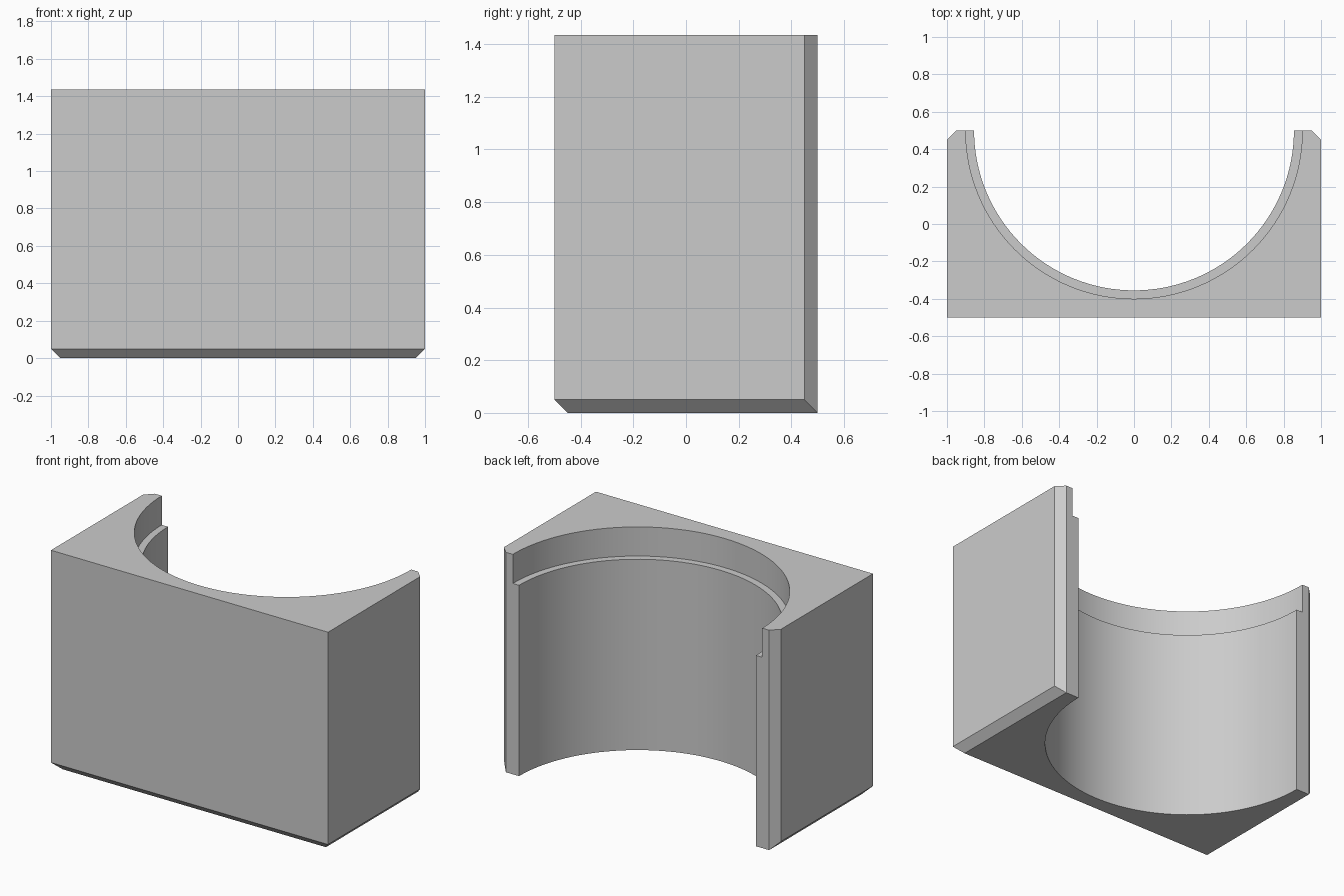
import bpy
import bmesh
import math
from mathutils import Matrix

if "Cube" in bpy.data.objects:
    bpy.data.objects.remove(bpy.data.objects["Cube"], do_unlink=True)

WIDTH, DEPTH, HEIGHT = 2.0, 1.0, 1.435
CHAMFER = 0.05
BORE_RADIUS, RECESS_RADIUS, RECESS_DEPTH = 0.855, 0.9, 0.19

grey = bpy.data.materials.new("plain grey")
grey.use_nodes = True
grey.diffuse_color = (0.6, 0.6, 0.6, 1)
grey.node_tree.nodes["Principled BSDF"].inputs["Base Color"].default_value = (0.6, 0.6, 0.6, 1)


def add_object(name, bm):
    mesh = bpy.data.meshes.new(name)
    bm.to_mesh(mesh)
    bm.free()
    mesh.materials.append(grey)
    obj = bpy.data.objects.new(name, mesh)
    bpy.context.collection.objects.link(obj)
    return obj


def cylinder_cutter(name, radius, bottom, top):
    bm = bmesh.new()
    bmesh.ops.create_cone(
        bm, cap_ends=True, segments=128, radius1=radius, radius2=radius, depth=top - bottom,
        matrix=Matrix.Translation((0, DEPTH / 2, (bottom + top) / 2)))
    obj = add_object(name, bm)
    obj.hide_render = True
    return obj


# Block, chamfered along the bottom front, bottom sides and upright back corners
bm = bmesh.new()
bmesh.ops.create_cube(
    bm, size=1,
    matrix=Matrix.Translation((0, 0, HEIGHT / 2)) @ Matrix.Diagonal((WIDTH, DEPTH, HEIGHT, 1)))


def is_chamfered(edge):
    mid = (edge.verts[0].co + edge.verts[1].co) / 2
    on_side, on_back = abs(mid.x) > 0.9, mid.y > 0.4
    on_front, on_floor = mid.y < -0.4, mid.z < 0.1
    return (on_floor and (on_side or on_front)) or (on_side and on_back)


bmesh.ops.bevel(bm, geom=[e for e in bm.edges if is_chamfered(e)], offset=CHAMFER,
                offset_type='OFFSET', segments=1, affect='EDGES')
block = add_object("half_round_block", bm)

# Half-round bore with a wider recess at the top
cutters = [
    cylinder_cutter("bore_cutter", BORE_RADIUS, -0.2, HEIGHT + 0.2),
    cylinder_cutter("recess_cutter", RECESS_RADIUS, HEIGHT - RECESS_DEPTH, HEIGHT + 0.2),
]
bpy.ops.object.select_all(action='DESELECT')
bpy.context.view_layer.objects.active = block
block.select_set(True)
for cutter in cutters:
    cut = block.modifiers.new(cutter.name, 'BOOLEAN')
    cut.operation = 'DIFFERENCE'
    cut.solver = 'EXACT'
    cut.object = cutter
    bpy.ops.object.modifier_apply(modifier=cut.name)
    bpy.data.objects.remove(cutter, do_unlink=True)

# Smooth curved walls, crisp edges
bpy.ops.object.shade_smooth_by_angle(angle=math.radians(20))
